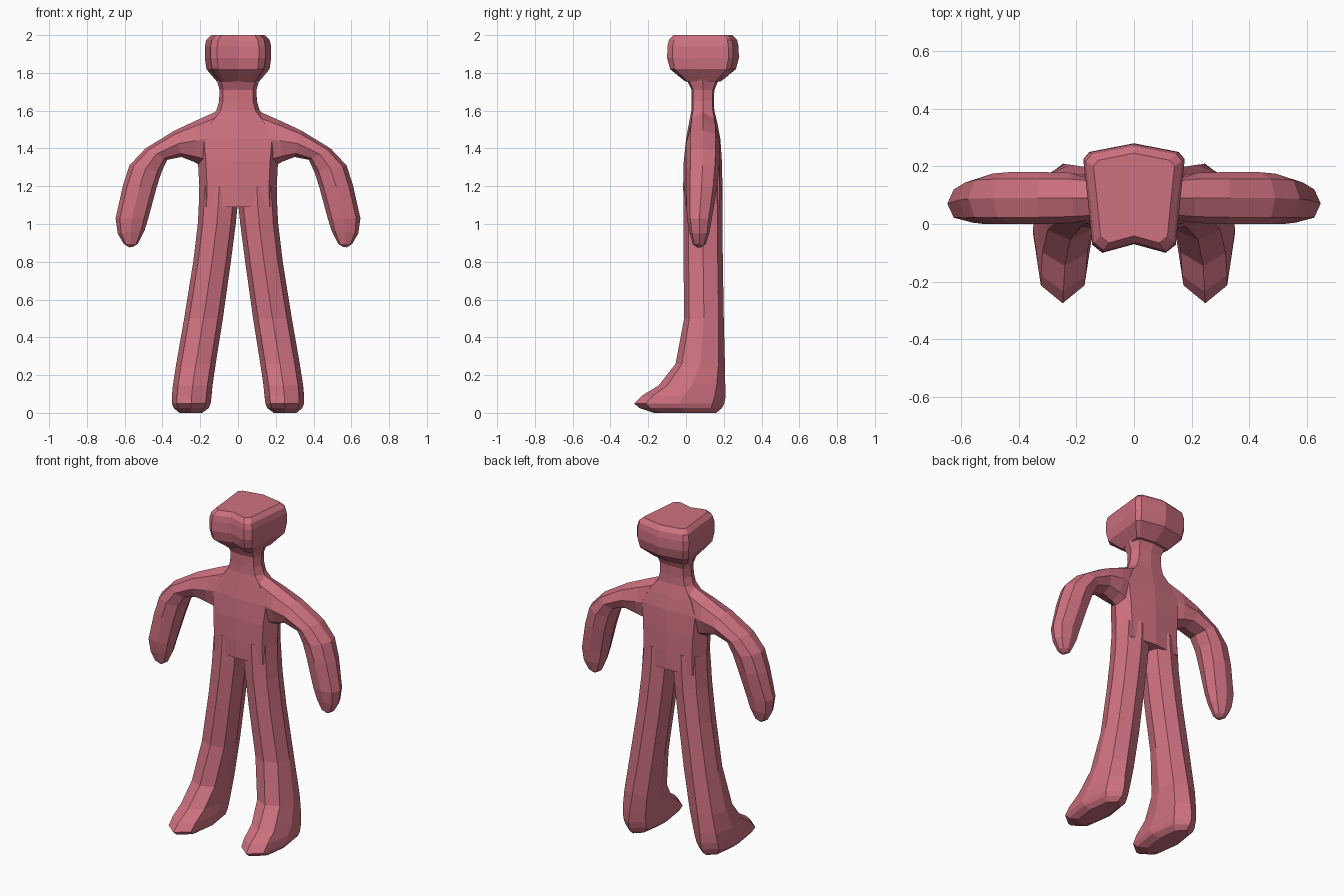
import bpy, bmesh
from mathutils import Vector

if "Cube" in bpy.data.objects:
    bpy.data.objects.remove(bpy.data.objects["Cube"])

skin = bpy.data.materials.new("rose_clay")
skin.diffuse_color = (0.62, 0.165, 0.215, 1)
skin.use_nodes = True
skin.node_tree.nodes["Principled BSDF"].inputs["Base Color"].default_value = skin.diffuse_color


def loft(name, rings):
    """Skin a list of equal-length point rings and cap both ends."""
    bm = bmesh.new()
    rows = [[bm.verts.new(p) for p in ring] for ring in rings]
    n = len(rows[0])
    for a, b in zip(rows, rows[1:]):
        for i in range(n):
            j = (i + 1) % n
            bm.faces.new((a[i], a[j], b[j], b[i]))
    bm.faces.new(rows[0][::-1])
    bm.faces.new(rows[-1])
    bmesh.ops.recalc_face_normals(bm, faces=bm.faces)
    mesh = bpy.data.meshes.new(name)
    bm.to_mesh(mesh)
    bm.free()
    mesh.materials.append(skin)
    obj = bpy.data.objects.new(name, mesh)
    bpy.context.collection.objects.link(obj)
    return obj


def ring(p, q, y0, y1, cu=0.74, cv=0.74):
    """Eight-sided section spanning p to q in x/z and y0 to y1 in depth."""
    p, q = Vector(p), Vector(q)
    mid, half = (p + q) / 2, (q - p) / 2
    ym, yh = (y0 + y1) / 2, (y1 - y0) / 2
    shape = [(1, 0), (cu, cv), (0, 1), (-cu, cv),
             (-1, 0), (-cu, -cv), (0, -1), (cu, -cv)]
    return [(mid.x + half.x * u, ym + yh * v, mid.y + half.y * u) for u, v in shape]


# Torso and neck: height, half width, front, back
torso_rows = [(1.09, .208, -.013, .193), (1.2, .205, -.015, .193),
              (1.33, .212, -.012, .19), (1.45, .225, .0, .182),
              (1.53, .18, .015, .167), (1.6, .115, .028, .15),
              (1.65, .1, .03, .148), (1.71, .098, .03, .15), (1.79, .12, -.01, .185)]
torso = loft("torso", [ring((-w, z), (w, z), a, b, .8, .86) for z, w, a, b in torso_rows])

# Legs and feet: height, inner x, outer x, front, back
leg_rows = [(0.0, .19, .31, -.17, .16), (.025, .155, .34, -.245, .19),
            (.05, .145, .35, -.275, .203), (.09, .14, .35, -.235, .21),
            (.145, .135, .345, -.145, .208), (.26, .118, .327, -.055, .206),
            (.5, .08, .285, -.01, .2), (.8, .038, .237, -.013, .195),
            (1.0, .012, .213, -.014, .193), (1.12, .0, .206, -.013, .192),
            (1.2, .0, .2, -.01, .19)]

# Arms: upper/outer point, lower/inner point, front, back
arm_rows = [((.06, 1.6), (.06, 1.27), .01, .17), ((.115, 1.595), (.2, 1.31), .012, .168),
            ((.21, 1.553), (.235, 1.33), .003, .178), ((.335, 1.495), (.3, 1.355), .0, .18),
            ((.49, 1.4), (.375, 1.34), .0, .18), ((.575, 1.31), (.405, 1.275), .0, .175),
            ((.61, 1.2), (.432, 1.19), .0, .165), ((.648, 1.03), (.475, 1.03), .005, .137),
            ((.637, .95), (.495, .965), .018, .125), ((.605, .895), (.53, .895), .035, .105),
            ((.575, .876), (.555, .88), .055, .085)]

limbs = []
for side, s in (("left", 1), ("right", -1)):
    limbs.append(loft(side + "_leg", [ring((s * a, z), (s * b, z), f, k)
                                      for z, a, b, f, k in leg_rows]))
    limbs.append(loft(side + "_arm", [ring((s * o[0], o[1]), (s * i[0], i[1]), f, k)
                                      for o, i, f, k in arm_rows]))

# Head: chevron outline, scaled at each height about the neck
half = [(.0, -.07), (.11, -.1), (.145, -.072), (.16, .08),
        (.176, .225), (.155, .25), (.0, .28)]
outline = half + [(-x, y) for x, y in half[-2:0:-1]]
head_rows = [(1.755, .64, .5), (1.82, .95, .92), (1.88, 1, 1),
             (1.94, 1, .99), (1.975, .95, .95), (2.0, .8, .82)]
head = loft("head", [[(x * sx, .09 + (y - .09) * sy, z) for x, y in outline]
                     for z, sx, sy in head_rows])

# Weld everything into one continuous body
for part in limbs + [head]:
    mod = torso.modifiers.new(part.name, 'BOOLEAN')
    mod.operation = 'UNION'
    mod.solver = 'EXACT'
    mod.object = part
bpy.context.view_layer.update()
body = bpy.data.meshes.new_from_object(
    torso.evaluated_get(bpy.context.evaluated_depsgraph_get()))
torso.modifiers.clear()
torso.data = body
torso.name = "body"
for part in limbs + [head]:
    bpy.data.objects.remove(part)
